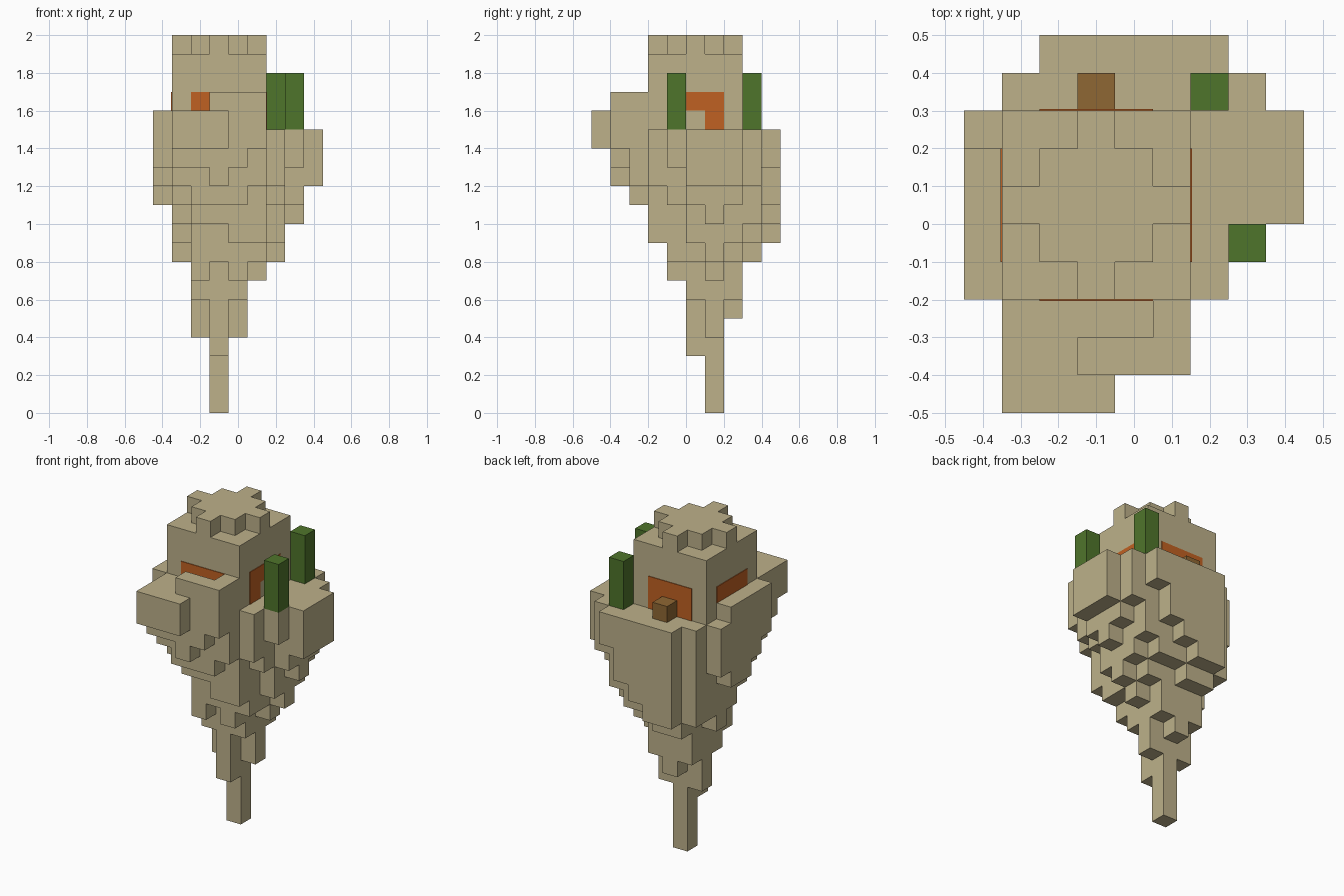
import bpy, bmesh
from mathutils import Vector, Matrix

cube = bpy.data.objects.get("Cube")
if cube:
    bpy.data.objects.remove(cube, do_unlink=True)

CELL = 0.1
ORIGIN = Vector((-0.45, -0.5, 0))


def material(name, rgb):
    m = bpy.data.materials.new(name)
    m.use_nodes = True
    m.diffuse_color = (*rgb, 1)
    m.node_tree.nodes["Principled BSDF"].inputs["Base Color"].default_value = (*rgb, 1)
    return m


stone = material("sandy stone", (0.51, 0.44, 0.255))
glow = material("orange trim", (0.53, 0.12, 0.016))
leaf = material("leaf green", (0.078, 0.178, 0.024))
wood = material("brown wood", (0.275, 0.136, 0.033))


def finish(name, bm, mat):
    bmesh.ops.recalc_face_normals(bm, faces=bm.faces)
    mesh = bpy.data.meshes.new(name)
    bm.to_mesh(mesh)
    bm.free()
    mesh.materials.append(mat)
    ob = bpy.data.objects.new(name, mesh)
    bpy.context.collection.objects.link(ob)
    return ob


def add_box(bm, lo, hi):
    lo, hi = Vector(lo), Vector(hi)
    place = Matrix.Translation((lo + hi) / 2) @ Matrix.Diagonal((*(hi - lo), 1))
    bmesh.ops.create_cube(bm, size=1, matrix=place)


def grid_box(name, lo, hi, mat):
    bm = bmesh.new()
    add_box(bm, ORIGIN + Vector(lo) * CELL, ORIGIN + Vector(hi) * CELL)
    return finish(name, bm, mat)


def voxels(name, cells, mat):
    """Blocky skin: only faces between a filled and an empty cell."""
    bm = bmesh.new()
    for c in cells:
        for axis in range(3):
            for side in (0, 1):
                step = [0, 0, 0]
                step[axis] = side * 2 - 1
                if tuple(a + b for a, b in zip(c, step)) in cells:
                    continue
                corners = []
                for u, v in ((0, 0), (1, 0), (1, 1), (0, 1)):
                    p = [u, v]
                    p.insert(axis, side)
                    corners.append(bm.verts.new(ORIGIN + (Vector(c) + Vector(p)) * CELL))
                bm.faces.new(corners if side else corners[::-1])
    bmesh.ops.remove_doubles(bm, verts=bm.verts, dist=0.001)
    return finish(name, bm, mat)


# Floating rock: underside and top level per column, front row first (a = ground)
UNDER = [".ooo.....",
         ".nnmno...",
         ".mlllm...",
         "nlkkjjm..",
         "mkhihiln.",
         "ljgdgijlm",
         "lieaehikm",
         "mjgfgijlm",
         ".jiijjkm.",
         "..jjkln.."]
TOP = [".qqq.....",
       ".qqrrr...",
       ".qqqqr...",
       "qppppppp."] + ["qpppppppp"] * 3 + ["ppppppppp"] * 3
rock = set()
for y, (under, top) in enumerate(zip(UNDER, TOP)):
    for x, (lo, hi) in enumerate(zip(under, top)):
        if lo != ".":
            rock |= {(x, y, z) for z in range(ord(lo) - ord("a"), ord(hi) - ord("a"))}
voxels("floating_rock", rock, stone)

# Tower and its stepped roof
grid_box("tower", (1, 3, 15), (6, 8, 19), stone)
roof = {(x, y, 19) for x in range(1, 6) for y in range(3, 8)
        if abs(x - 3) + abs(y - 5) <= 2}
voxels("roof_step", roof, stone)

# Orange arch on each wall of the tower
centre = Vector((-0.1, 0.05, 0))
for k, side in enumerate(("front", "left", "back", "right")):
    bm = bmesh.new()
    for x0, x1, z0, z1 in ((-0.15, 0.15, 1.6, 1.7), (-0.15, -0.05, 1.5, 1.6),
                           (0.05, 0.15, 1.5, 1.6)):
        add_box(bm, (x0, -0.254, z0), (x1, -0.248, z1))
    turn = Matrix.Translation(centre) @ Matrix.Rotation(k * 1.5707963, 4, "Z")
    bmesh.ops.transform(bm, matrix=turn, verts=bm.verts)
    finish(side + "_arch", bm, glow)

# Posts and crate on the terrace
for name, x, y in (("side_post", 7, 4), ("back_post", 6, 8)):
    grid_box(name, (x, y, 15), (x + 1, y + 1, 18), leaf)
grid_box("crate", (3, 8, 15), (4, 9, 16), wood)
